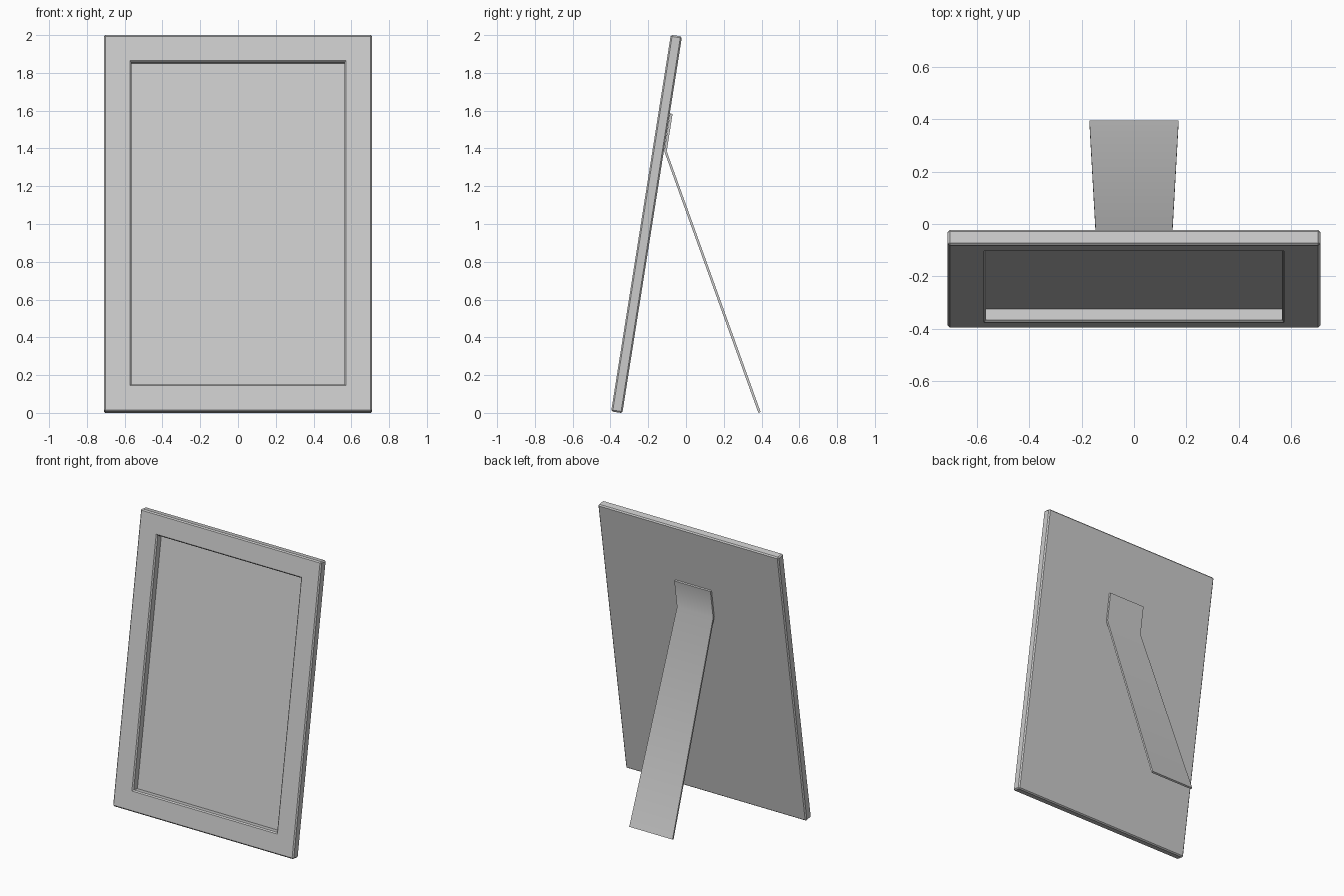
import bpy
import bmesh
import math
from mathutils import Matrix, Vector

cube = bpy.data.objects.get("Cube")
if cube:
    bpy.data.objects.remove(cube, do_unlink=True)

LEAN = math.radians(9)
WIDTH, HEIGHT, THICK = 1.42, 2.0186, 0.06
BORDER, RECESS, CHAMFER = 0.206, 0.05, 0.008
BACK_FOOT = Vector((0, -0.337, -0.0014))
LEANED = Matrix.Translation(BACK_FOOT) @ Matrix.Rotation(-LEAN, 4, "X")

grey = bpy.data.materials.new("light grey")
grey.use_nodes = True
COLOUR = (0.6, 0.6, 0.6, 1)
grey.diffuse_color = COLOUR
grey.node_tree.nodes["Principled BSDF"].inputs["Base Color"].default_value = COLOUR


def finish(name, bm):
    bmesh.ops.recalc_face_normals(bm, faces=bm.faces)
    mesh = bpy.data.meshes.new(name)
    bm.to_mesh(mesh)
    bm.free()
    mesh.materials.append(grey)
    obj = bpy.data.objects.new(name, mesh)
    bpy.context.collection.objects.link(obj)
    return obj


# Leaning frame: a slab with a recessed picture area and chamfered rims
bm = bmesh.new()
bmesh.ops.create_cube(bm, size=1)
bmesh.ops.scale(bm, vec=(WIDTH, THICK, HEIGHT), verts=bm.verts)
bmesh.ops.translate(bm, vec=(0, -THICK / 2, HEIGHT / 2), verts=bm.verts)
bm.normal_update()
rims = set(bm.edges)
front = min(bm.faces, key=lambda f: f.normal.y)
bmesh.ops.inset_region(bm, faces=[front], thickness=BORDER)
rims |= set(front.edges)
bmesh.ops.inset_region(bm, faces=[front], thickness=0, depth=-RECESS)
rims = [e for e in rims if e.is_valid and e not in set(front.edges)]
bmesh.ops.bevel(bm, geom=rims, offset=CHAMFER, segments=1, affect="EDGES")
bm.transform(LEANED)
finish("picture_frame", bm)

# Easel leg: a bent strip, glued tab above and widening prop below
# Each row: outer point (y, z), inner point (y, z), half width
rows = [((-0.071, 1.583), (-0.085, 1.585), 0.142),
        ((-0.102, 1.385), (-0.115, 1.385), 0.142),
        ((0.395, 0.005), (0.383, 0.0), 0.17)]
bm = bmesh.new()
rings = [[bm.verts.new((side * half, *point))
          for side, point in ((-1, outer), (1, outer), (1, inner), (-1, inner))]
         for outer, inner, half in rows]
for a, b in zip(rings, rings[1:]):
    for i in range(4):
        j = (i + 1) % 4
        bm.faces.new((a[i], a[j], b[j], b[i]))
bm.faces.new(rings[0])
bm.faces.new(rings[-1])
leg = finish("easel_leg", bm)
bpy.ops.object.select_all(action="DESELECT")
leg.select_set(True)
bpy.context.view_layer.objects.active = leg
bpy.ops.object.shade_smooth_by_angle(angle=math.radians(35))
